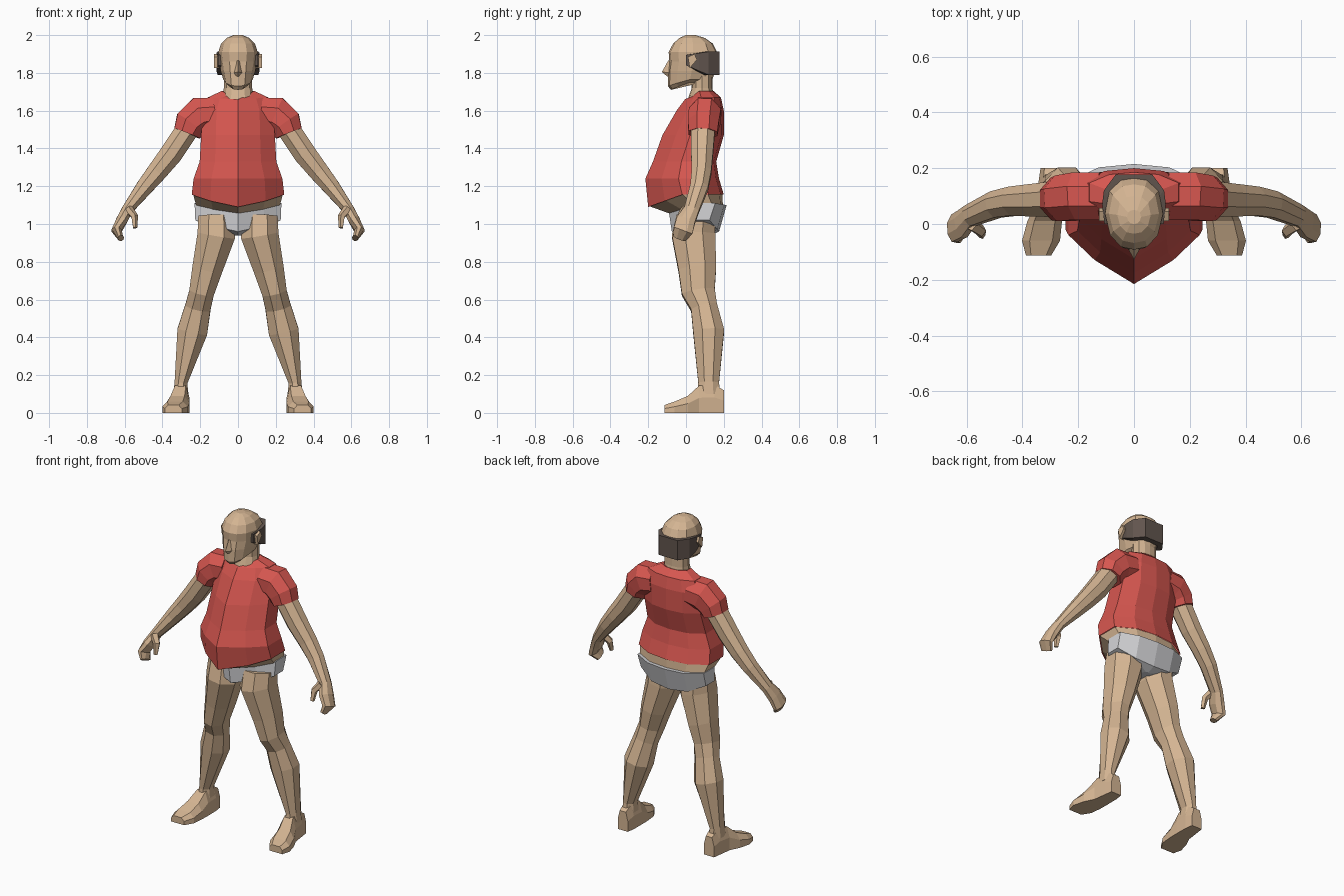
import bpy, bmesh, math
from mathutils import Vector

cube = bpy.data.objects.get("Cube")
if cube:
    bpy.data.objects.remove(cube, do_unlink=True)


def material(name, rgb):
    m = bpy.data.materials.new(name)
    m.use_nodes = True
    color = (*rgb, 1)
    m.diffuse_color = color
    m.node_tree.nodes["Principled BSDF"].inputs["Base Color"].default_value = color
    return m


skin = material("skin", (.66, .46, .29))
red = material("red cloth", (.68, .095, .08))
white = material("white cloth", (.68, .68, .7))
brown = material("dark brown hair", (.12, .09, .075))


def loft(name, rings, mat, start=True, end=True):
    """Skin a list of equal-sized point rings, optionally capped."""
    bm = bmesh.new()
    rows = [[bm.verts.new(p) for p in ring] for ring in rings]
    n = len(rows[0])
    for a, b in zip(rows, rows[1:]):
        for i in range(n):
            j = (i + 1) % n
            bm.faces.new((a[i], a[j], b[j], b[i]))
    if start:
        bm.faces.new(rows[0][::-1])
    if end:
        bm.faces.new(rows[-1])
    bmesh.ops.recalc_face_normals(bm, faces=bm.faces)
    mesh = bpy.data.meshes.new(name)
    bm.to_mesh(mesh)
    bm.free()
    mesh.materials.append(mat)
    obj = bpy.data.objects.new(name, mesh)
    bpy.context.collection.objects.link(obj)
    return obj


# Half outlines: fraction of half width, fraction of depth from front to back
BODY = [(0, 0), (.6, .22), (1, .45), (1, .8), (.55, .96), (0, 1)]
SKULL = [(0, 0), (.45, .04), (.82, .2), (1, .5), (.85, .82), (.45, .97), (0, 1)]


def slice_ring(outline, z, w, front, back, front_drop=0, back_drop=0):
    """Symmetric level ring whose front and back may dip."""
    pts = []
    for f, k in outline:
        dip = front_drop * max(0, 1 - k / .45) + back_drop * max(0, (k - .8) / .2)
        pts.append(Vector((f * w, front + k * (back - front), z - dip)))
    return pts + [Vector((-p.x, p.y, p.z)) for p in pts[-2:0:-1]]


def stack(name, outline, rows, mat, **caps):
    return loft(name, [slice_ring(outline, *r) for r in rows], mat, **caps)


def limb(name, rows, mat, side, sides=8):
    """Tube through (x, y, z, thickness, depth) stations, square to its path."""
    centres = [Vector(r[:3]) for r in rows]
    rings = []
    for i, r in enumerate(rows):
        d = (centres[min(i + 1, len(rows) - 1)] - centres[max(i - 1, 0)]).normalized()
        u = Vector((0, 1, 0))
        u = (u - d * u.dot(d)).normalized()
        v = d.cross(u)
        ring = []
        for s in range(sides):
            a = math.tau * (s + .5) / sides
            grow = 1 / math.cos(math.pi / sides)
            p = centres[i] + (v * math.cos(a) * r[3] + u * math.sin(a) * r[4]) * grow
            ring.append((p.x * side, p.y, p.z))
        rings.append(ring)
    return loft(name, rings, mat)


# Shirt with a ridged belly, open at the hem
stack("shirt_body", BODY, [
    (1.155, .245, -.2, .2, .065),
    (1.24, .235, -.215, .175),
    (1.33, .203, -.175, .16),
    (1.47, .195, -.125, .2),
    (1.6, .19, -.05, .2),
    (1.67, .16, -.005, .185, .01),
    (1.705, .085, .01, .145, .045)], red, start=False)

# Bare waist and briefs
stack("waist", BODY, [
    (1.158, .238, -.194, .193, .064),
    (1.1, .222, -.085, .195, .045),
    (1.03, .2, -.05, .16)], skin)
stack("briefs", BODY, [
    (1.11, .23, -.09, .215, .05, .01),
    (1.02, .226, -.075, .175, .06, .06),
    (.94, .03, -.02, .13)], white)

# Neck and head
stack("neck", SKULL, [
    (1.66, .082, .01, .15), (1.72, .075, .03, .14), (1.8, .075, .03, .14)], skin)
stack("head", SKULL, [
    (1.75, .055, -.08, .125, .04),
    (1.765, .078, -.096, .14, .035),
    (1.81, .092, -.095, .155),
    (1.86, .1, -.088, .165),
    (1.91, .104, -.092, .165),
    (1.955, .09, -.068, .142),
    (1.985, .06, -.035, .1),
    (2, .025, 0, .05)], skin)

# Nose wedge
loft("nose", [
    [(-.01, -.08, 1.865), (.01, -.08, 1.865), (0, -.094, 1.865)],
    [(-.026, -.08, 1.8), (.026, -.08, 1.8), (0, -.128, 1.805)],
    [(-.018, -.08, 1.782), (.018, -.08, 1.782), (0, -.1, 1.782)]], skin)

# Hair band wrapped round the back of the head
half = [(.106, .0, 1.84, 1.895), (.114, .07, 1.81, 1.905),
        (.108, .12, 1.79, 1.912), (.065, .178, 1.788, 1.912)]
columns = half + [(-x, y, lo, hi) for x, y, lo, hi in half[::-1]]
loft("hair_band", [
    [(x, y, lo), (x, y, hi), (x * .8, y * .8, hi), (x * .8, y * .8, lo)]
    for x, y, lo, hi in columns], brown)


def sole_ring(y, x, w, top, side):
    shape = [(-1, 0), (1, 0), (1, .55), (.6, 1), (-.6, 1), (-1, .55)]
    return [((x + w * a) * side, y, top * b) for a, b in shape]


for label, side in (("left", 1), ("right", -1)):
    # Ear
    loft(label + "_ear", [
        [(side * x, y, z) for y, z in ((.02, 1.825), (.01, 1.885), (.045, 1.9), (.058, 1.87))]
        for x in (.09, .126)], skin)
    # Sleeve
    limb(label + "_sleeve", [
        (.12, .1, 1.585, .085, .085),
        (.2, .1, 1.575, .098, .085),
        (.25, .092, 1.53, .088, .082),
        (.27, .09, 1.48, .072, .076)], red, side)
    # Arm running into a flattened hand
    limb(label + "_arm", [
        (.255, .09, 1.52, .06, .065),
        (.355, .085, 1.37, .06, .058),
        (.43, .082, 1.275, .053, .052),
        (.495, .07, 1.195, .045, .048),
        (.587, .03, 1.075, .029, .04),
        (.615, 0, 1.02, .03, .05),
        (.643, -.015, .965, .026, .052),
        (.62, -.035, .925, .016, .036)], skin, side)
    limb(label + "_thumb", [
        (.58, 0, 1.08, .02, .022),
        (.548, -.025, 1.04, .016, .018),
        (.545, -.04, .98, .01, .012)], skin, side, 5)
    # Leg
    limb(label + "_leg", [
        (.115, .05, 1.04, .095, .1),
        (.115, .04, .94, .1, .115),
        (.163, .06, .76, .08, .1),
        (.192, .065, .64, .066, .088),
        (.212, .095, .56, .068, .07),
        (.242, .12, .43, .08, .082),
        (.302, .12, .16, .034, .055),
        (.302, .12, .1, .04, .06)], skin, side)
    # Foot
    loft(label + "_foot", [sole_ring(*r, side) for r in (
        (.2, .3, .035, .12), (.15, .3, .042, .15), (.07, .305, .048, .145),
        (.01, .32, .062, .09), (-.06, .333, .068, .06), (-.113, .342, .045, .042))], skin)
